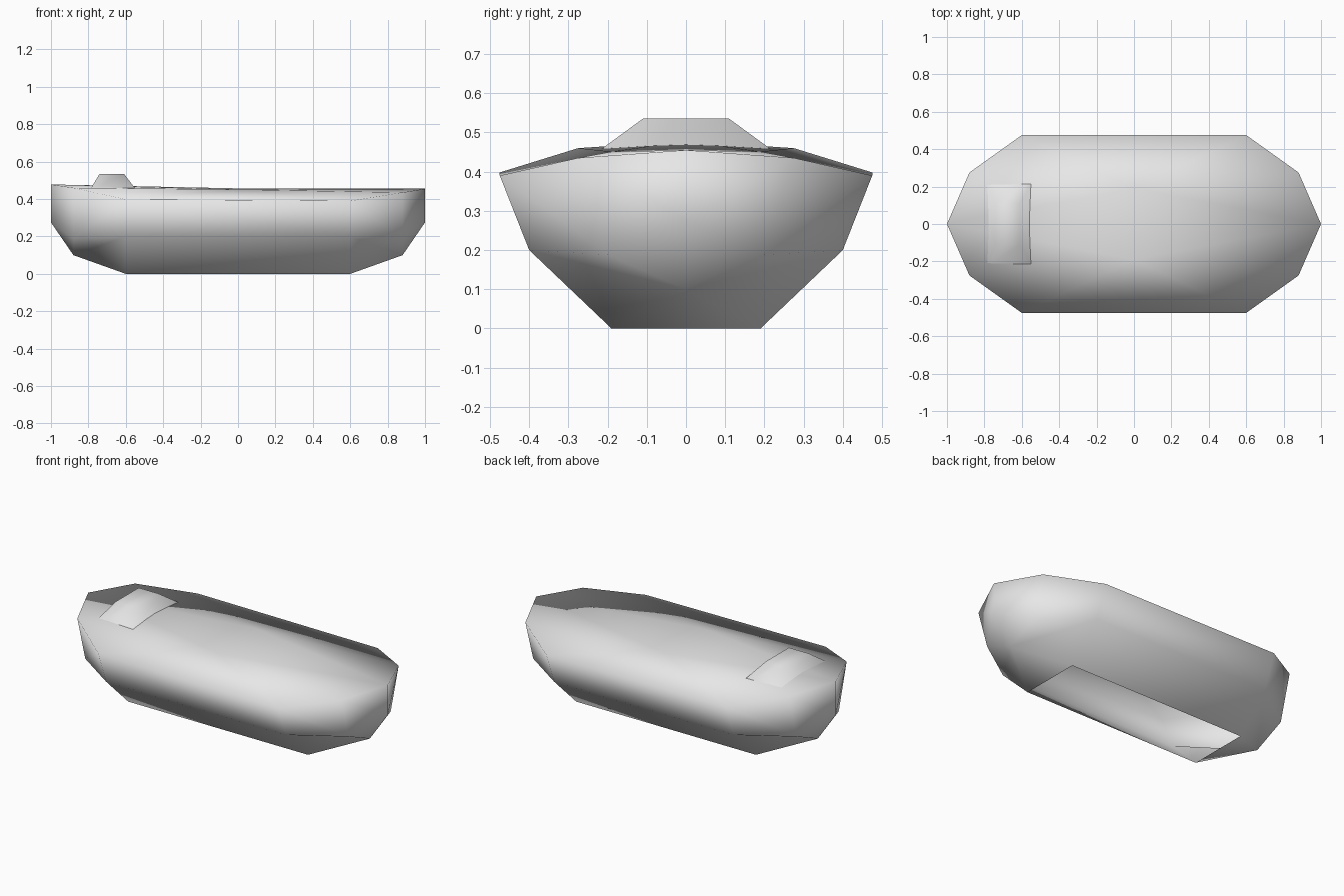
import bpy
import bmesh

old = bpy.data.objects.get("Cube")
if old:
    bpy.data.objects.remove(old, do_unlink=True)

GREY = (0.8, 0.8, 0.8, 1.0)
paint = bpy.data.materials.new("light_grey")
paint.use_nodes = True
paint.diffuse_color = GREY
paint.node_tree.nodes["Principled BSDF"].inputs["Base Color"].default_value = GREY


def build(name, polygons):
    """Weld a list of polygons into one smooth shell."""
    bm = bmesh.new()
    for poly in polygons:
        bm.faces.new([bm.verts.new(p) for p in poly])
    bmesh.ops.remove_doubles(bm, verts=bm.verts, dist=0.0005)
    bmesh.ops.recalc_face_normals(bm, faces=bm.faces)
    for face in bm.faces:
        face.smooth = True
    mesh = bpy.data.meshes.new(name)
    bm.to_mesh(mesh)
    bm.free()
    mesh.materials.append(paint)
    obj = bpy.data.objects.new(name, mesh)
    bpy.context.collection.objects.link(obj)


# Rail heights at midship, shoulder and tip for each end
RAIL = {-1: (0.398, 0.46, 0.478), 1: (0.39, 0.435, 0.455)}
DECK_CENTRE = (0, 0, 0.457)


def rail(end, side):
    mid, shoulder, tip = RAIL[end]
    return ((end * 0.6, side * 0.475, mid),
            (end * 0.88, side * 0.275, shoulder),
            (end, 0, tip))


def chine(end, side):
    return ((end * 0.6, side * 0.4, 0.2),
            (end * 0.88, side * 0.2, 0.188),
            (end, 0, 0.275))


def floor_corner(end, side):
    return (end * 0.6, side * 0.19, 0)


# Hull shell, open underneath, with its deck
shell = []
for side in (-1, 1):
    deck_mid = (0, side * 0.19, 0.451)
    for end in (-1, 1):
        r, c = rail(end, side), chine(end, side)
        forefoot = (end * 0.88, 0, 0.1)
        shell += [
            (r[0], r[1], c[1], c[0]),
            (r[1], r[2], c[2], c[1]),
            (c[0], c[1], forefoot, floor_corner(end, side)),
            (c[1], c[2], forefoot),
            # Deck: ridge, shoulder and outer panels of this quarter
            (r[2], DECK_CENTRE, deck_mid),
            (r[2], deck_mid, r[1]),
            (r[1], deck_mid, r[0]),
        ]
    # Long side strakes and the outer deck panel
    ra, rb = rail(-1, side)[0], rail(1, side)[0]
    ca, cb = chine(-1, side)[0], chine(1, side)[0]
    shell += [(ra, rb, cb, ca),
              (ca, cb, floor_corner(1, side), floor_corner(-1, side)),
              (ra, deck_mid, rb)]
# Rising floor at both ends
for end in (-1, 1):
    shell.append((floor_corner(end, -1), floor_corner(end, 1), (end * 0.88, 0, 0.1)))
build("hull", shell)


# Tapered cabin set into the deck
def ring(x0, x1, y, z):
    return [(x0, -y, z), (x1, -y, z), (x1, y, z), (x0, y, z)]


low = ring(-0.797, -0.537, 0.24, 0.44)
high = ring(-0.74, -0.61, 0.11, 0.535)
walls = [(low[i], low[(i + 1) % 4], high[(i + 1) % 4], high[i]) for i in range(4)]
build("cabin", walls + [high])
